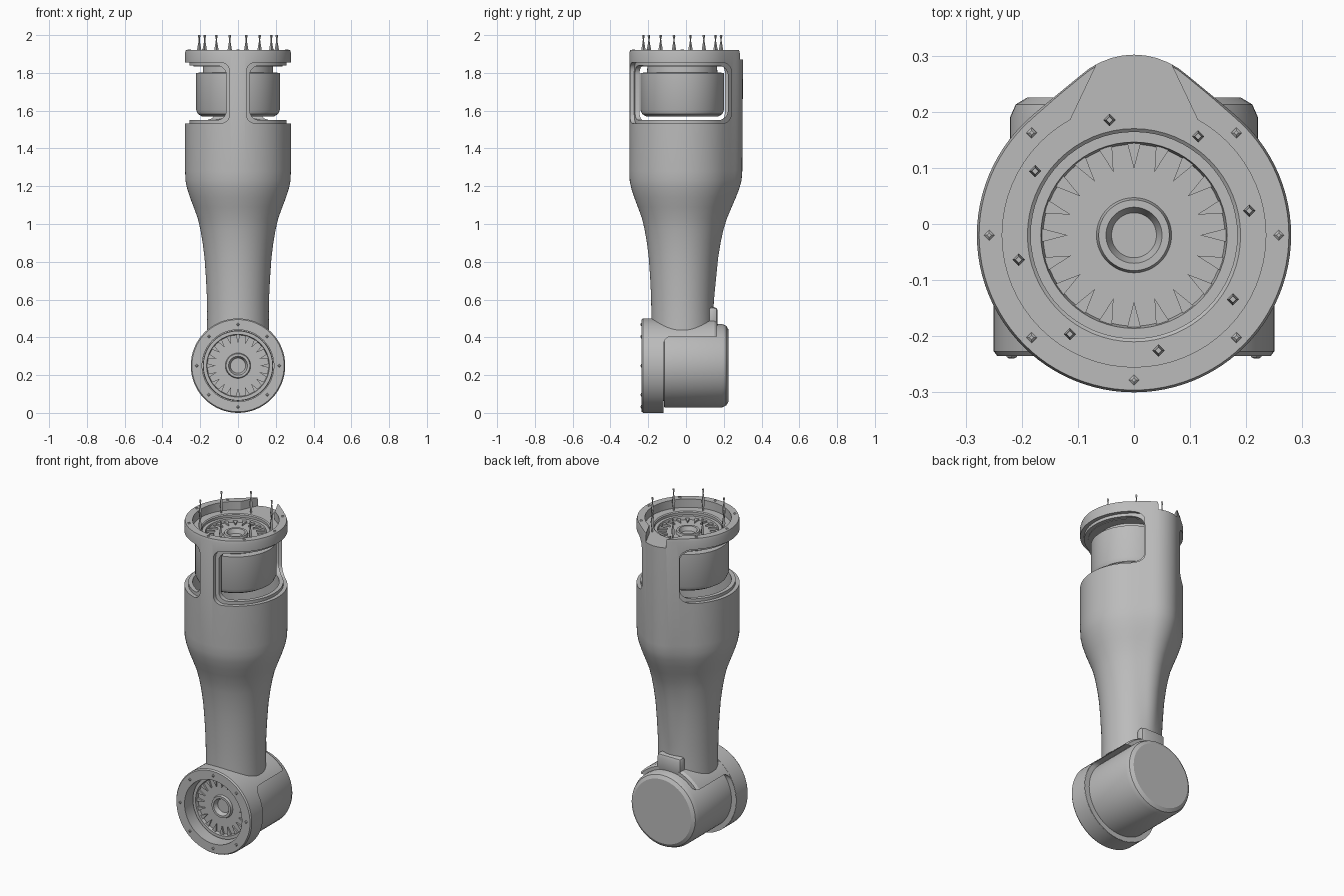
import bpy, bmesh, math
from mathutils import Matrix, Vector

if "Cube" in bpy.data.objects:
    bpy.data.objects.remove(bpy.data.objects["Cube"])

CY = -0.02                                   # axis of the upright shell
grey = bpy.data.materials.new("light_grey")
grey.diffuse_color = (0.5, 0.5, 0.5, 1)
grey.use_nodes = True
grey.node_tree.nodes["Principled BSDF"].inputs["Base Color"].default_value = grey.diffuse_color


def finish(name, bm, mat=Matrix(), angle=30):
    bmesh.ops.recalc_face_normals(bm, faces=bm.faces)
    me = bpy.data.meshes.new(name)
    bm.to_mesh(me)
    bm.free()
    me.transform(mat)
    me.materials.append(grey)
    me.shade_smooth()
    me.set_sharp_from_angle(angle=math.radians(angle))
    ob = bpy.data.objects.new(name, me)
    bpy.context.collection.objects.link(ob)
    return ob


def skin(bm, rings, cap):
    """Bridge rings of equal length; cap the ends or join last to first."""
    n = len(rings[0])
    pairs = list(zip(rings, rings[1:])) + ([] if cap else [(rings[-1], rings[0])])
    for a, b in pairs:
        for i in range(n):
            j = (i + 1) % n
            bm.faces.new((a[i], a[j], b[j], b[i]))
    if cap:
        bm.faces.new(rings[0][::-1])
        bm.faces.new(rings[-1])


def lathe(name, prof, mat=Matrix(), n=64, cap=True):
    bm = bmesh.new()
    rings = [[bm.verts.new((r * math.cos(2 * math.pi * i / n), r * math.sin(2 * math.pi * i / n), z))
              for i in range(n)] for r, z in prof]
    skin(bm, rings, cap)
    return finish(name, bm, mat)


def section(r, back, n=96, m=192):
    """Teardrop: hull of the main circle and a smaller one towards the back."""
    r2 = r / 2
    d = back - CY - r2
    h = [max(r, d * math.sin(2 * math.pi * k / m) + r2) for k in range(m)]
    pts = []
    for i in range(n):
        a = 2 * math.pi * i / n
        rho = min(h[k] / c for k in range(m)
                  if (c := math.cos(2 * math.pi * k / m - a)) > 0.3)
        pts.append((rho * math.cos(a), rho * math.sin(a) + CY))
    return pts


def loft(name, levels):
    bm = bmesh.new()
    skin(bm, [[bm.verts.new((x, y, z)) for x, y in section(r, b)] for z, r, b in levels], True)
    return finish(name, bm)


def box(name, lo, hi, bevel=0, pick=None, seg=5):
    bm = bmesh.new()
    bmesh.ops.create_cube(bm, size=1)
    for v in bm.verts:
        v.co = Vector([lo[k] if v.co[k] < 0 else hi[k] for k in range(3)])
    if bevel:
        edges = [e for e in bm.edges if pick is None or pick(e.verts[0].co, e.verts[1].co)]
        bmesh.ops.bevel(bm, geom=edges, offset=bevel, segments=seg, profile=0.5, affect='EDGES')
    return finish(name, bm)


def cut(ob, *cutters):
    for c in cutters:
        c.hide_render = True
        m = ob.modifiers.new("cut", 'BOOLEAN')
        m.operation, m.solver, m.object = 'DIFFERENCE', 'EXACT', c
        bpy.context.view_layer.update()
        dg = bpy.context.evaluated_depsgraph_get()
        me = bpy.data.meshes.new_from_object(ob.evaluated_get(dg))
        ob.modifiers.clear()
        ob.data = me
        bpy.data.objects.remove(c)
    ob.data.shade_smooth()
    ob.data.set_sharp_from_angle(angle=math.radians(30))


def window(side, grow):
    """Rounded cutter that opens one side of the shell under the top flange."""
    x0, y1, z0, z1 = 0.062 - grow, 0.222 + grow, 1.55 - grow, 1.838 + grow
    xs = sorted((side * x0, side * 0.5))

    def pick(a, b):
        same = lambda k, v: abs(a[k] - v) < 1e-5 and abs(b[k] - v) < 1e-5
        level = abs(a.z - b.z) < 1e-5
        return level and (same(0, side * x0) or same(1, y1))
    return box("window_cutter", (xs[0], -0.5, z0), (xs[1], y1, z1), 0.05, pick)


# Upright shell: tapering neck, wide barrel
shell = loft("arm_shell", [
    (0.44, 0.164, 0.135), (0.52, 0.163, 0.137), (0.62, 0.165, 0.15), (0.72, 0.17, 0.16),
    (0.82, 0.177, 0.17), (0.90, 0.187, 0.183), (0.97, 0.199, 0.198), (1.03, 0.213, 0.217),
    (1.09, 0.235, 0.242), (1.14, 0.254, 0.264), (1.19, 0.27, 0.283), (1.23, 0.278, 0.294),
    (1.28, 0.28, 0.298), (1.905, 0.28, 0.302), (1.92, 0.276, 0.299)])
cut(shell, lathe("bore_cutter", [(0.235, 1.3), (0.235, 2.1)], Matrix.Translation((0, CY, 0))))
for s in (-1, 1):
    frame = window(s, 0.018)
    cut(frame, loft("frame_core", [(1.4, 0.258, 0.278), (2.0, 0.258, 0.278)]))
    cut(shell, window(s, 0), frame)

# Cable notch in the back of the top flange
bm = bmesh.new()
skin(bm, [[bm.verts.new((x, y, z)) for x, y in
           ((-0.045, 0.33), (0.045, 0.33), (0.14, 0.13), (-0.14, 0.13))] for z in (1.87, 2.0)], True)
cut(shell, finish("notch_cutter", bm))

# Frames whose local +z points out of each joint face
TOP = Matrix.Translation((0, CY, 1.92))
LOW = Matrix.Translation((0, -0.235, 0.25)) @ Matrix.Rotation(math.pi / 2, 4, 'X')


def motor(name, mat, length, r):
    """Joint motor with recessed face, hub and a ring of radial teeth."""
    lathe(name + "_motor", [
        (0.04, -0.1), (0.05, -0.075), (0.063, -0.075), (0.067, -0.09), (0.162, -0.09),
        (0.166, -0.07), (0.184, -0.07), (0.186, -0.118), (r, -0.12),
        (r, 0.035 - length), (r - 0.01, 0.012 - length), (r - 0.03, -length)], mat)
    bm = bmesh.new()
    for i in range(20):
        a = 2 * math.pi * i / 20
        rot = Matrix.Rotation(a, 3, 'Z')
        rings = [[bm.verts.new(rot @ Vector((x, y, z))) for x, y in
                  ((0.118, 0), (0.164, -0.012), (0.164, 0.012))] for z in (-0.092, -0.08)]
        skin(bm, rings, True)
    finish(name + "_motor_teeth", bm, mat)


motor("top", TOP, 0.35, 0.222)
motor("lower", LOW, 0.46, 0.221)
lathe("top_motor_ring", [(0.184, -0.085), (0.236, -0.085), (0.236, -0.05), (0.19, -0.05), (0.184, -0.055)],
      TOP, cap=False)

# Lower joint flange and the half sleeve that covers the motor
lathe("lower_flange", [(0.19, 0), (0.244, 0), (0.25, -0.008), (0.25, -0.115), (0.19, -0.115)],
      LOW, cap=False)
sleeve = lathe("lower_sleeve", [(0.215, -0.11), (0.249, -0.11), (0.249, -0.385), (0.24, -0.4), (0.215, -0.4)],
               LOW, cap=False)
cut(sleeve, box("sleeve_cutter", (-0.5, -0.118, -0.3), (0.5, 0.5, 0.405), 0.04,
                lambda a, b: a.y < 0 and b.y < 0 and a.z > 0 and b.z > 0))
box("rear_lip", (-0.08, 0.11, 0.45), (0.08, 0.168, 0.56), 0.02, seg=2)

# Screws standing out of the top ring, and screw heads on both flanges
for i in range(8):
    a = math.radians(12 + 45 * i)
    lathe("top_screw", [(0.004, -0.06), (0.006, -0.03), (0.011, 0.005), (0.004, 0.045), (0.003, 0.058),
                        (0.007, 0.075), (0.006, 0.08)],
          TOP @ Matrix.Translation((0.21 * math.cos(a), 0.21 * math.sin(a), 0)), n=4)
    for name, mat, r in (("top", TOP, 0.258), ("lower", LOW, 0.218)):
        b = math.radians(45 * i)
        if name == "top" and i == 2:         # the cable notch takes this place
            continue
        lathe(name + "_screw_head", [(0.01, -0.002), (0.009, 0.002), (0.004, 0.005)],
              mat @ Matrix.Translation((r * math.cos(b), r * math.sin(b), 0)), n=4)
